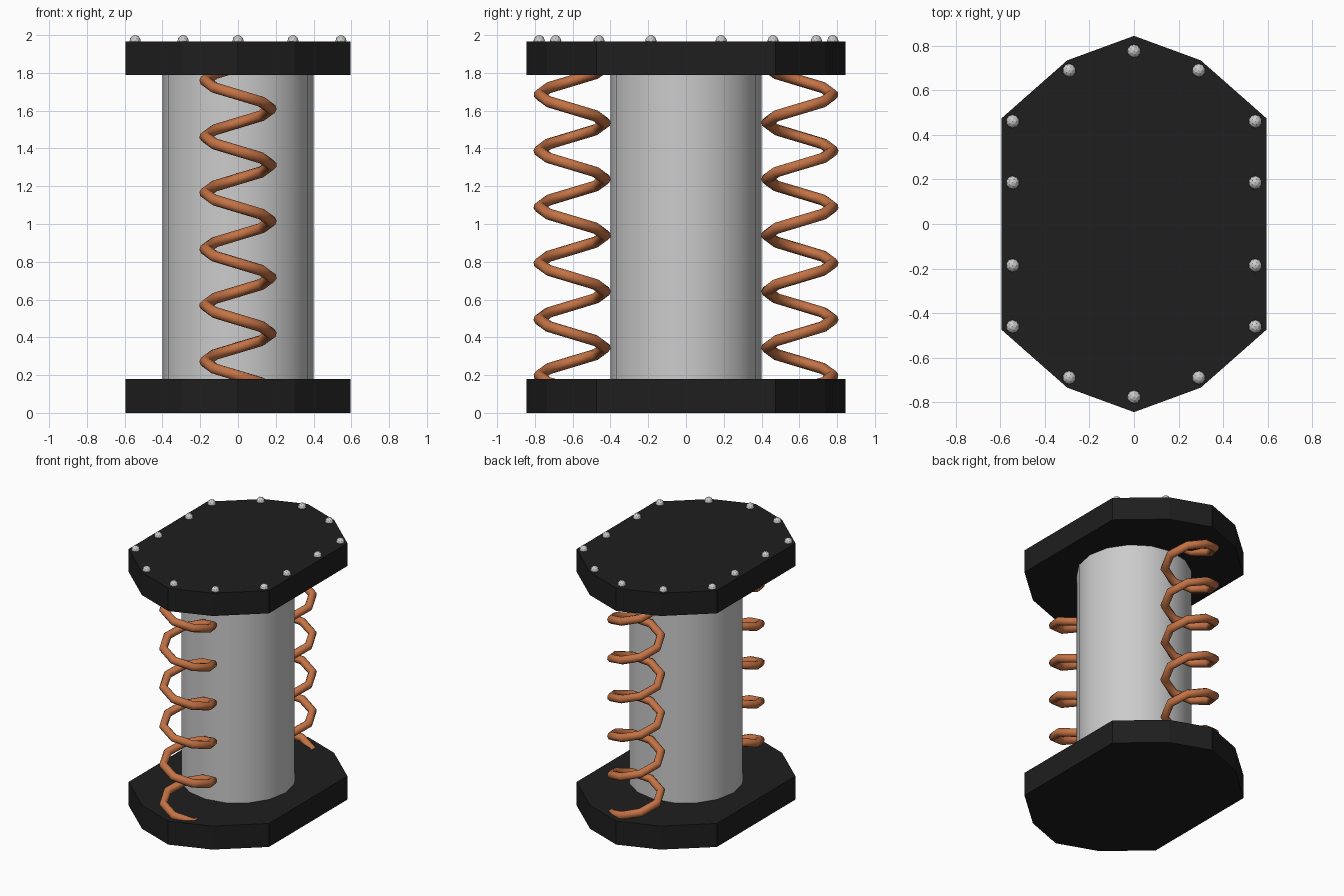
import bpy, bmesh
from math import cos, sin, tau

if "Cube" in bpy.data.objects:
    bpy.data.objects.remove(bpy.data.objects["Cube"])


def material(name, rgb):
    m = bpy.data.materials.new(name)
    m.diffuse_color = (*rgb, 1)
    m.use_nodes = True
    m.node_tree.nodes["Principled BSDF"].inputs["Base Color"].default_value = m.diffuse_color
    return m


BLACK = material("black", (0.013, 0.013, 0.013))
COPPER = material("copper", (0.55, 0.17, 0.06))


def plate(name, z0, z1):
    # ten-sided slab extruded from a half outline
    half = [(0, -0.845), (0.3, -0.735), (0.595, -0.475),
            (0.595, 0.475), (0.3, 0.735), (0, 0.845)]
    outline = half + [(-x, y) for x, y in half[-2:0:-1]]
    bm = bmesh.new()
    face = bm.faces.new([bm.verts.new((x, y, z0)) for x, y in outline])
    ext = bmesh.ops.extrude_face_region(bm, geom=[face])
    verts = [v for v in ext["geom"] if isinstance(v, bmesh.types.BMVert)]
    bmesh.ops.translate(bm, verts=verts, vec=(0, 0, z1 - z0))
    bmesh.ops.recalc_face_normals(bm, faces=bm.faces)
    me = bpy.data.meshes.new(name)
    bm.to_mesh(me)
    bm.free()
    me.materials.append(BLACK)
    ob = bpy.data.objects.new(name, me)
    bpy.context.collection.objects.link(ob)


def spring(name, side):
    # octagonal helix, mirrored front to back by side
    n, per_turn, pitch, r = 46, 8, 0.2975, 0.175
    cu = bpy.data.curves.new(name, 'CURVE')
    cu.dimensions = '3D'
    cu.bevel_depth = 0.03
    cu.bevel_resolution = 2
    cu.use_fill_caps = True
    sp = cu.splines.new('POLY')
    sp.points.add(n)
    for i, p in enumerate(sp.points):
        a = tau * i / per_turn
        p.co = (r * cos(a), side * (0.603 + r * sin(a)),
                0.1225 + pitch * i / per_turn, 1)
    cu.materials.append(COPPER)
    ob = bpy.data.objects.new(name, cu)
    bpy.context.collection.objects.link(ob)
    bpy.ops.object.select_all(action='DESELECT')
    ob.select_set(True)
    bpy.context.view_layer.objects.active = ob
    bpy.ops.object.convert(target='MESH')


# end plates
plate("bottom_plate", 0, 0.18)
plate("top_plate", 1.79, 1.965)

# central column
bpy.ops.mesh.primitive_cylinder_add(vertices=16, radius=0.4, depth=1.65,
                                    location=(0, 0, 0.985))
bpy.context.object.name = "column"
bpy.ops.object.shade_smooth_by_angle()

# springs in front and behind
spring("front_spring", -1)
spring("back_spring", 1)

# bolt heads around the top plate
spots = {(sx * x, sy * y) for x, y in
         [(0, 0.777), (0.291, 0.69), (0.545, 0.461), (0.545, 0.186)]
         for sx in (-1, 1) for sy in (-1, 1)}
for i, (x, y) in enumerate(sorted(spots)):
    bpy.ops.mesh.primitive_ico_sphere_add(subdivisions=2, radius=0.03,
                                          location=(x, y, 1.97))
    bpy.context.object.name = f"bolt_{i + 1}"
